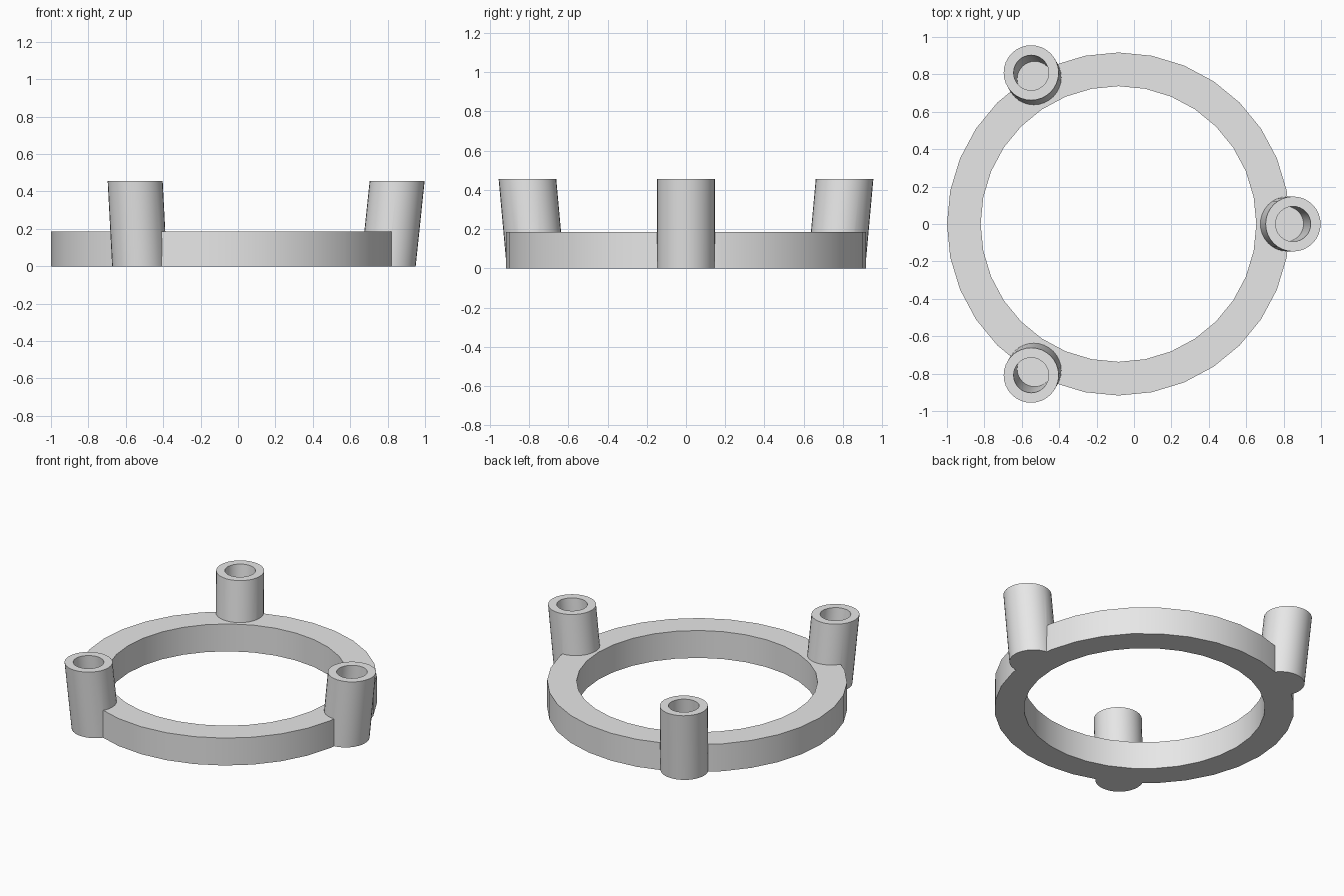
import bpy, bmesh, math

if "Cube" in bpy.data.objects:
    bpy.data.objects.remove(bpy.data.objects["Cube"])

CX = -0.083                 # ring centre on x
R_OUT, R_IN, RING_H = 0.917, 0.737, 0.185
POST_R, BORE_R, POST_H = 0.147, 0.094, 0.455
BASE_D, LEAN = 0.886, 0.105  # post distance from ring centre at z = 0, outward lean per unit height
BORE_FLOOR = 0.09
SIDES = 32

grey = bpy.data.materials.new("light grey")
grey.diffuse_color = (0.8, 0.8, 0.8, 1)
grey.use_nodes = True
grey.node_tree.nodes["Principled BSDF"].inputs["Base Color"].default_value = grey.diffuse_color


def make_object(name, bm):
    bmesh.ops.recalc_face_normals(bm, faces=bm.faces)
    mesh = bpy.data.meshes.new(name)
    bm.to_mesh(mesh)
    bm.free()
    obj = bpy.data.objects.new(name, mesh)
    obj.data.materials.append(grey)
    bpy.context.collection.objects.link(obj)
    return obj


def loop(bm, cx, cy, r, z):
    return [bm.verts.new((cx + r * math.cos(2 * math.pi * i / SIDES),
                          cy + r * math.sin(2 * math.pi * i / SIDES), z))
            for i in range(SIDES)]


def bridge(bm, a, b):
    for i in range(SIDES):
        j = (i + 1) % SIDES
        bm.faces.new((a[i], a[j], b[j], b[i]))


def leaning_cylinder(name, angle, r, z0, z1):
    """Cylinder with level ends whose axis leans away from the ring centre."""
    bm = bmesh.new()
    ends = []
    for z in (z0, z1):
        d = BASE_D + LEAN * z
        ends.append(loop(bm, CX + d * math.cos(angle), d * math.sin(angle), r, z))
    bridge(bm, *ends)
    for end in ends:
        bm.faces.new(end)
    return make_object(name, bm)


def combine(target, tool, operation):
    mod = target.modifiers.new("combine", 'BOOLEAN')
    mod.object = tool
    mod.operation = operation
    mod.solver = 'EXACT'
    bpy.context.view_layer.objects.active = target
    bpy.ops.object.modifier_apply(modifier=mod.name)
    bpy.data.objects.remove(tool)


# Flat base ring
bm = bmesh.new()
loops = [loop(bm, CX, 0, r, z) for r, z in
         ((R_OUT, 0), (R_OUT, RING_H), (R_IN, RING_H), (R_IN, 0))]
for k in range(4):
    bridge(bm, loops[k], loops[(k + 1) % 4])
ring = make_object("ring_with_posts", bm)

# Three leaning posts, each with a blind bore
angles = [math.radians(a) for a in (0, 120, 240)]
for a in angles:
    combine(ring, leaning_cylinder("post", a, POST_R, 0, POST_H), 'UNION')
for a in angles:
    combine(ring, leaning_cylinder("bore", a, BORE_R, BORE_FLOOR, POST_H + 0.1), 'DIFFERENCE')

# Smooth round walls, crisp rims
bpy.ops.object.select_all(action='DESELECT')
ring.select_set(True)
bpy.context.view_layer.objects.active = ring
bpy.ops.object.shade_smooth_by_angle(angle=math.radians(30))
